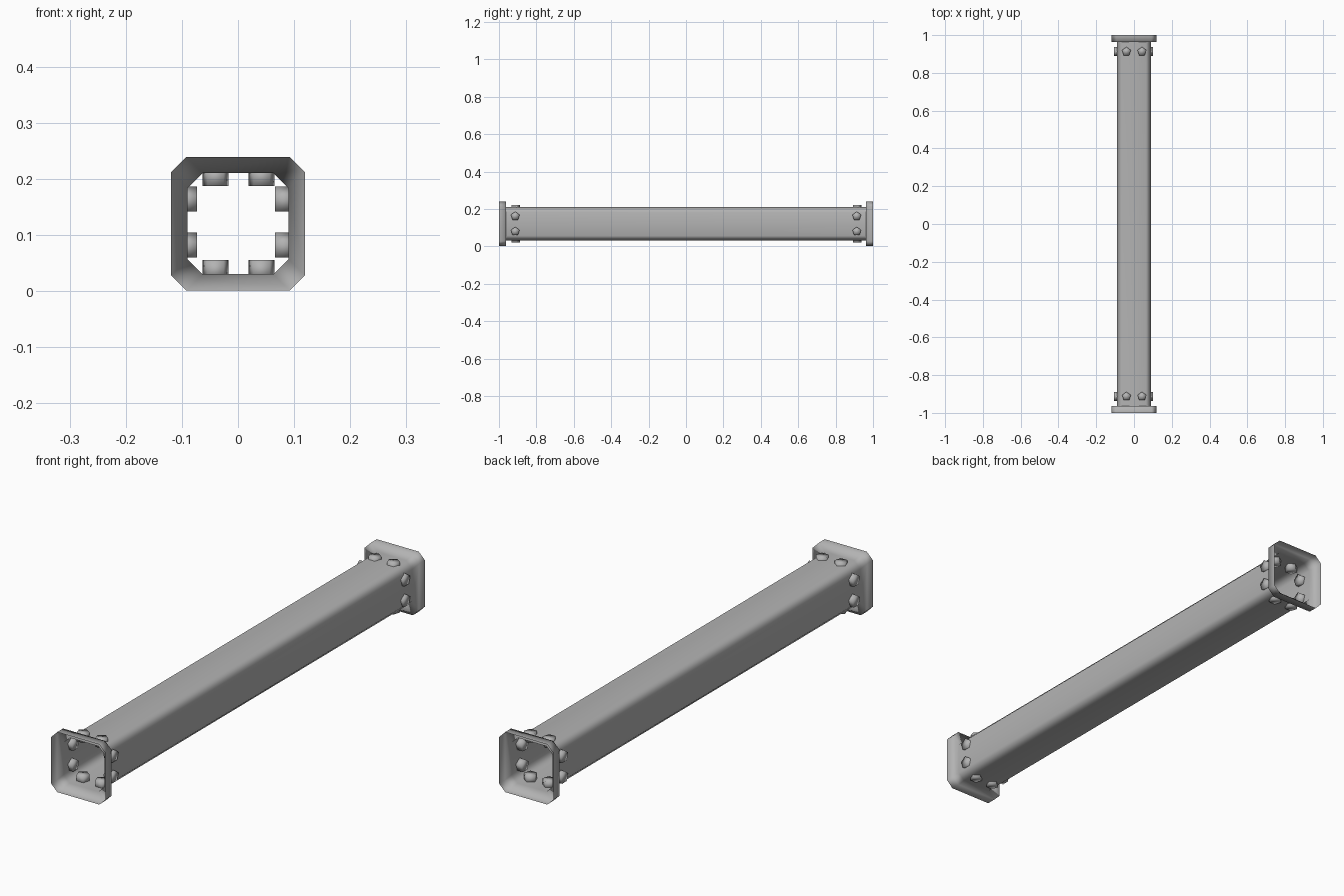
import bpy, bmesh, math
from mathutils import Matrix, Vector

if "Cube" in bpy.data.objects:
    bpy.data.objects.remove(bpy.data.objects["Cube"])

CZ = 0.12      # height of the beam axis

steel = bpy.data.materials.new("dark_grey")
steel.diffuse_color = (0.45, 0.45, 0.45, 1)
steel.use_nodes = True
steel.node_tree.nodes["Principled BSDF"].inputs["Base Color"].default_value = steel.diffuse_color


def finish(bm, name):
    me = bpy.data.meshes.new(name)
    bm.to_mesh(me)
    bm.free()
    me.materials.append(steel)
    me.shade_smooth()
    ob = bpy.data.objects.new(name, me)
    bpy.context.collection.objects.link(ob)
    return ob


def ring(bm, y, half, cut):
    # square cross-section with chamfered corners
    a, b = half, half - cut
    pts = [(a, -b), (a, b), (b, a), (-b, a), (-a, b), (-a, -b), (-b, -a), (b, -a)]
    return [bm.verts.new((x, y, CZ + z)) for x, z in pts]


# Hollow beam with a stepped collar at each end, one open sheet
bm = bmesh.new()
profile = [(-1, 0.119), (-0.963, 0.119), (-0.963, 0.09),
           (0.963, 0.09), (0.963, 0.119), (1, 0.119)]
rings = [ring(bm, y, h, 0.027) for y, h in profile]
for r0, r1 in zip(rings, rings[1:]):
    for i in range(8):
        j = (i + 1) % 8
        bm.faces.new((r0[i], r1[i], r1[j], r0[j]))
# outward-facing walls
bm.normal_update()
side = max(bm.faces, key=lambda f: f.calc_center_median().x)
if side.normal.x < 0:
    bmesh.ops.reverse_faces(bm, faces=bm.faces)
beam = finish(bm, "beam")
# large faces dominate the smooth shading
wn = beam.modifiers.new("weighted", 'WEIGHTED_NORMAL')
wn.mode = 'FACE_AREA'
wn.weight = 50


def bolt(name, centre, axis, point):
    # five-sided bolt through the wall, one corner aimed along point
    n, u = Vector(axis), Vector(point)
    v = n.cross(u)
    m = Matrix((u, v, n)).transposed().to_4x4()
    m.translation = centre
    b = bmesh.new()
    bmesh.ops.create_cone(b, cap_ends=True, segments=5, radius1=0.0245,
                          radius2=0.0245, depth=0.034)
    # turn the first corner onto local x
    c = max(b.verts, key=lambda w: w.co.x + 0.001 * w.co.y).co
    turn = Matrix.Rotation(-math.atan2(c.y, c.x), 4, 'Z')
    bmesh.ops.transform(b, matrix=m @ turn, verts=b.verts)
    bmesh.ops.recalc_face_normals(b, faces=b.faces)
    finish(b, name)


# Bolts: two per wall at both ends
for y, end in ((-0.913, "front"), (0.913, "back")):
    for k in (-1, 1):
        tag = f"{end}_{'a' if k < 0 else 'b'}"
        off = 0.041 * k
        bolt("bolt_right_" + tag, (0.0825, y, 0.1205 + off), (1, 0, 0), (0, 0, 1))
        bolt("bolt_left_" + tag, (-0.09, y, 0.1205 + off), (-1, 0, 0), (0, 0, 1))
        bolt("bolt_top_" + tag, (off + 0.001, y, 0.204), (0, 0, 1), (0, 1, 0))
        bolt("bolt_bottom_" + tag, (off + 0.001, y, 0.038), (0, 0, -1), (0, 1, 0))
